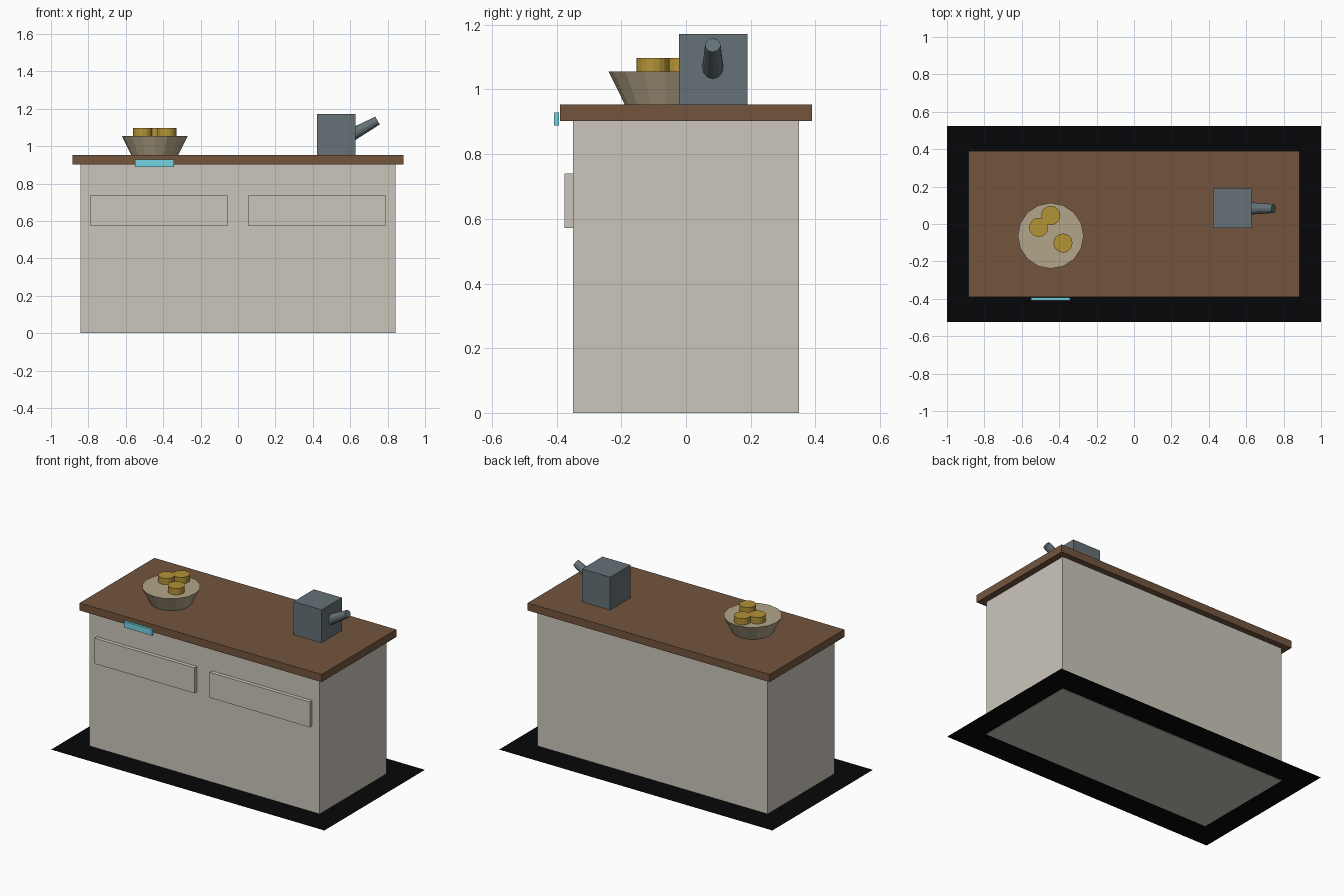
import bpy
import math
from mathutils import Vector

cube = bpy.data.objects.get("Cube")
if cube:
    bpy.data.objects.remove(cube, do_unlink=True)


def material(name, *srgb):
    mat = bpy.data.materials.new(name)
    mat.use_nodes = True
    color = [(c / 255) ** 2.2 for c in srgb] + [1.0]
    mat.diffuse_color = color
    mat.node_tree.nodes["Principled BSDF"].inputs["Base Color"].default_value = color
    return mat


def finish(obj, name, mat):
    obj.name = obj.data.name = name
    obj.data.materials.append(mat)
    return obj


def box(name, mat, x, y, z):
    """Box spanning the given (low, high) range on each axis."""
    spans = (x, y, z)
    bpy.ops.mesh.primitive_cube_add(size=1, location=[(a + b) / 2 for a, b in spans])
    obj = bpy.context.object
    obj.scale = [b - a for a, b in spans]
    bpy.ops.object.transform_apply(location=False, rotation=False, scale=True)
    return finish(obj, name, mat)


def cone(name, mat, start, end, r_start, r_end, sides):
    """Capped tapered cylinder from start to end."""
    start, end = Vector(start), Vector(end)
    axis = end - start
    bpy.ops.mesh.primitive_cone_add(
        vertices=sides, radius1=r_start, radius2=r_end, depth=axis.length,
        location=(start + end) / 2,
        rotation=axis.to_track_quat('Z', 'Y').to_euler())
    return finish(bpy.context.object, name, mat)


paint = material("cabinet_paint", 202, 197, 186)
wood = material("worktop_wood", 114, 86, 64)
black = material("floor_black", 14, 15, 17)
glow = material("display_cyan", 115, 210, 224)
metal = material("grinder_metal", 101, 113, 118)
clay = material("bowl_clay", 177, 163, 135)
yellow = material("fruit_yellow", 178, 146, 58)

# Floor sheet, just above the cabinet base
bpy.ops.mesh.primitive_plane_add(size=2, location=(0, 0, 0.004))
floor = finish(bpy.context.object, "floor_mat", black)
floor.scale.y = 0.525
bpy.ops.object.transform_apply(location=False, rotation=False, scale=True)

# Cabinet, worktop and drawer fronts
box("cabinet", paint, (-0.843, 0.843), (-0.35, 0.35), (0, 0.903))
box("worktop", wood, (-0.885, 0.885), (-0.39, 0.39), (0.903, 0.953))
for side, sign in (("left", 1), ("right", -1)):
    xs = sorted((sign * 0.055, sign * 0.788))
    box(side + "_drawer_front", paint, xs, (-0.375, -0.35), (0.572, 0.74))

# Display strip in front of the worktop edge
box("display_strip", glow, (-0.55, -0.342), (-0.408, -0.393), (0.888, 0.928))

# Bowl with fruit
bx, by = -0.445, -0.063
cone("bowl", clay, (bx, by, 0.953), (bx, by, 1.055), 0.126, 0.176, 16)
for i, (x, y) in enumerate(((-0.51, -0.018), (-0.445, 0.045), (-0.38, -0.102))):
    cone(f"fruit_{i + 1}", yellow, (x, y, 1.03), (x, y, 1.097), 0.051, 0.051, 16)

# Grinder with a tilted tapering handle
box("grinder_body", metal, (0.422, 0.627), (-0.022, 0.19), (0.953, 1.171))
tip = Vector((0.746, 0.083, 1.137))
tilt = math.radians(29)
root = tip - 0.16 * Vector((math.cos(tilt), 0, math.sin(tilt)))
cone("grinder_handle", metal, root, tip, 0.034, 0.024, 12)
